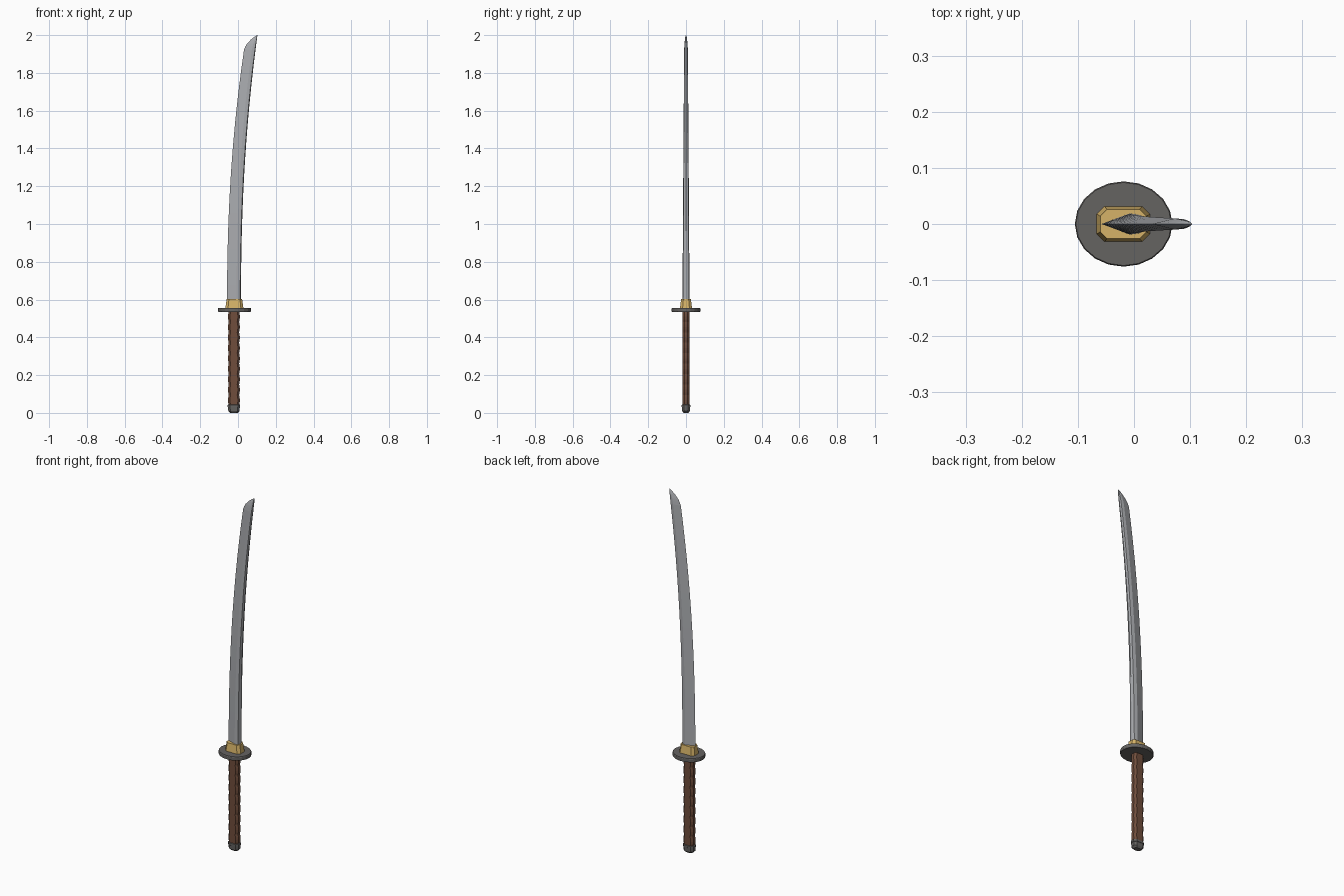
import bpy, bmesh, math

if "Cube" in bpy.data.objects:
    bpy.data.objects.remove(bpy.data.objects["Cube"])


def material(name, rgb):
    m = bpy.data.materials.new(name)
    m.diffuse_color = (*rgb, 1)
    m.use_nodes = True
    m.node_tree.nodes["Principled BSDF"].inputs["Base Color"].default_value = m.diffuse_color
    return m


STEEL = material("steel", (0.40, 0.41, 0.43))
BRASS = material("brass", (0.67, 0.45, 0.14))
IRON = material("iron", (0.13, 0.125, 0.12))
WRAP = material("brown_wrap", (0.16, 0.075, 0.045))


def loft(name, rings, mat):
    """Skin a stack of equal-length rings and cap both ends."""
    bm = bmesh.new()
    vs = [[bm.verts.new(p) for p in r] for r in rings]
    n = len(rings[0])
    for a, b in zip(vs, vs[1:]):
        for i in range(n):
            j = (i + 1) % n
            bm.faces.new((a[i], a[j], b[j], b[i]))
    bm.faces.new(vs[0][::-1])
    bm.faces.new(vs[-1])
    bmesh.ops.remove_doubles(bm, verts=bm.verts, dist=1e-5)
    bmesh.ops.recalc_face_normals(bm, faces=bm.faces)
    me = bpy.data.meshes.new(name)
    bm.to_mesh(me)
    bm.free()
    me.materials.append(mat)
    ob = bpy.data.objects.new(name, me)
    bpy.context.collection.objects.link(ob)
    return ob


def chamfered(cx, hx, hy, c, z):
    """Rectangle with cut corners."""
    quarter = [(hx, hy - c), (hx - c, hy)]
    pts = quarter + [(-x, y) for x, y in quarter[::-1]]
    pts += [(-x, -y) for x, y in pts]
    return [(cx + x, y, z) for x, y in pts]


def oval(cx, rx, ry, z, n=20):
    return [(cx + rx * math.cos(2 * math.pi * i / n),
             ry * math.sin(2 * math.pi * i / n), z) for i in range(n)]


CX = -0.0215

# Blade: cutting edge on the left, ridge, and peaked spine on the right
def spine_x(z):
    return 0.016 + 0.087 * max(0, (z - 0.6) / 1.4) ** 2.2


def section(z, edge, thick):
    s = spine_x(z)
    w = s - edge
    ridge, corner = edge + 0.68 * w, edge + 0.94 * w
    return [(edge, 0, z), (ridge, -thick, z), (corner, -thick * 0.85, z),
            (s, 0, z), (corner, thick * 0.85, z), (ridge, thick, z)]


rings = []
for i in range(15):
    t = i / 14
    z = 0.58 + (1.923 - 0.58) * t
    rings.append(section(z, -0.058 + 0.090 * t ** 2.2, 0.019 - 0.009 * t))
# curved point
for z, edge, thick in ((1.94, 0.039, 0.009), (1.955, 0.048, 0.008),
                       (1.976, 0.068, 0.006), (1.99, 0.085, 0.004),
                       (2.0, 0.1025, 0.0005)):
    rings.append(section(z, edge, thick))
loft("blade", rings, STEEL)

# Brass collar, tapering towards the blade
loft("blade_collar", [chamfered(-0.019, 0.048, 0.032, 0.014, 0.553),
                      chamfered(-0.019, 0.041, 0.026, 0.012, 0.602)], BRASS)

# Oval hand guard
loft("guard", [oval(-0.0185, 0.085, 0.074, 0.535), oval(-0.0185, 0.087, 0.076, 0.538),
               oval(-0.0185, 0.087, 0.076, 0.553), oval(-0.0185, 0.085, 0.074, 0.556)], IRON)

# Wrapped grip: narrow sides swell once per turn of the wrap
rings = []
turns, steps = 9, 4
for i in range(turns * steps + 1):
    z = 0.04 + (0.537 - 0.04) * i / (turns * steps)
    swell = 0.004 * abs(math.sin(math.pi * i / steps))
    rings.append(chamfered(CX, 0.0275 + swell, 0.0195, 0.0105, z))
loft("grip", rings, WRAP)

# Pommel cap with a raised rim
loft("pommel", [chamfered(CX, 0.020, 0.013, 0.008, 0.0),
                chamfered(CX, 0.030, 0.020, 0.011, 0.010),
                chamfered(CX, 0.031, 0.021, 0.011, 0.030),
                chamfered(CX, 0.033, 0.0225, 0.012, 0.031),
                chamfered(CX, 0.033, 0.0225, 0.012, 0.042),
                chamfered(CX, 0.029, 0.020, 0.011, 0.044)], IRON)
